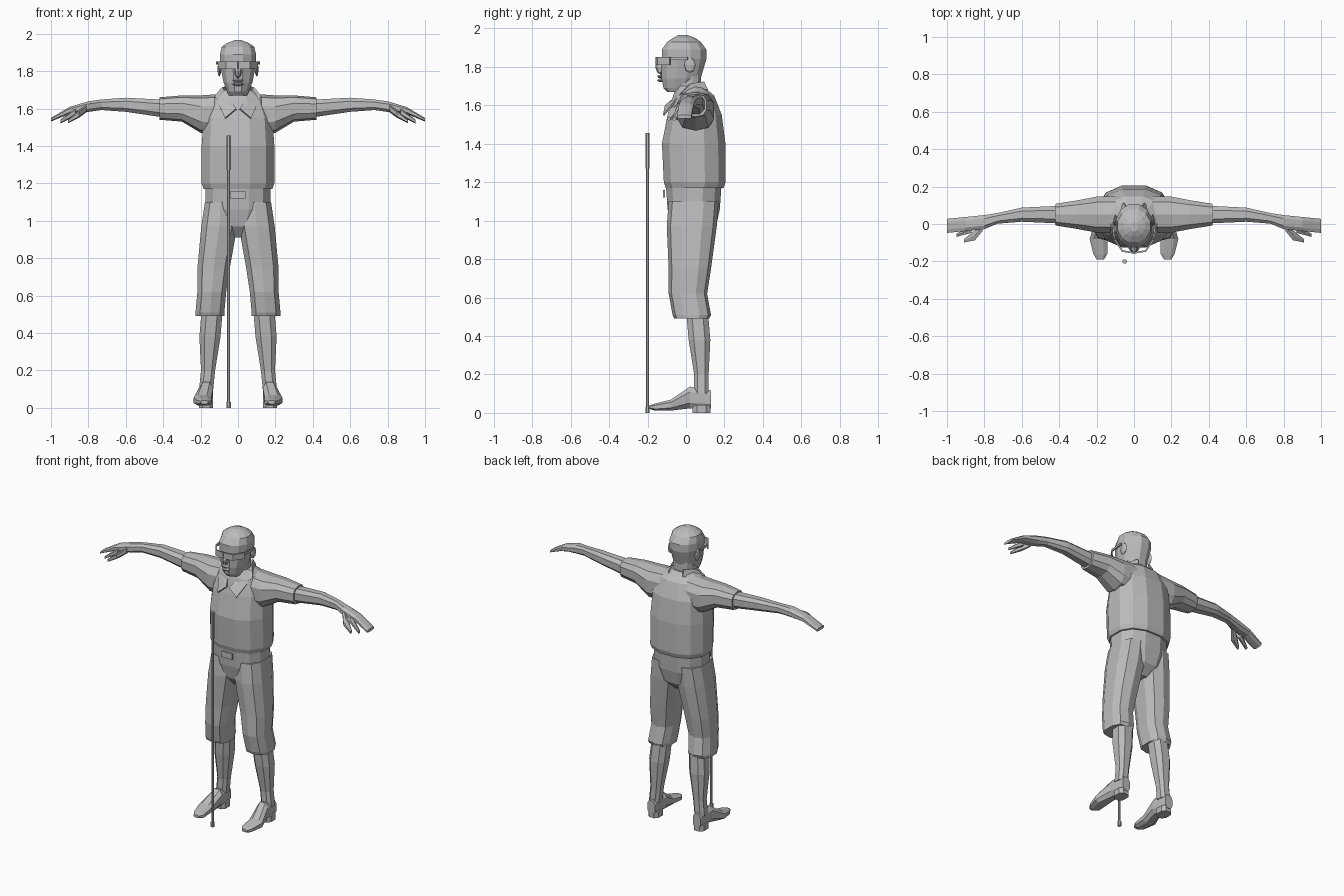
import bpy, bmesh, math
from mathutils import Matrix, Vector

cube = bpy.data.objects.get("Cube")
if cube:
    bpy.data.objects.remove(cube, do_unlink=True)

COLOUR = (.5, .5, .5, 1)
grey = bpy.data.materials.new("plain grey")
grey.use_nodes = True
grey.diffuse_color = COLOUR
grey.node_tree.nodes["Principled BSDF"].inputs["Base Color"].default_value = COLOUR

X, Y, Z = range(3)


def finish(name, bm, mirror):
    """Turn a bmesh into a flat-shaded object, optionally mirrored left to right."""
    bmesh.ops.recalc_face_normals(bm, faces=bm.faces)
    mesh = bpy.data.meshes.new(name)
    bm.to_mesh(mesh)
    bm.free()
    mesh.materials.append(grey)
    obj = bpy.data.objects.new(name, mesh)
    bpy.context.collection.objects.link(obj)
    if mirror:
        modifier = obj.modifiers.new("Mirror", "MIRROR")
        modifier.use_mirror_merge = False


def rounded(value, boxy):
    """Push a sine or cosine outwards so that the section becomes squarer."""
    return math.copysign(abs(value) ** (2 / boxy), value)


def loft(name, axis, rings, sides=10, boxy=2.6, mirror=False):
    """Skin rings of (position, centre a, centre b, half size a, half size b)."""
    bm = bmesh.new()
    first, second = [i for i in (X, Y, Z) if i != axis]
    loops = []
    for position, centre_a, centre_b, half_a, half_b in rings:
        loop = []
        for k in range(sides):
            angle = math.tau * (k + .5) / sides
            point = Vector()
            point[axis] = position
            point[first] = centre_a + half_a * rounded(math.cos(angle), boxy)
            point[second] = centre_b + half_b * rounded(math.sin(angle), boxy)
            loop.append(bm.verts.new(point))
        loops.append(loop)
    for low, high in zip(loops, loops[1:]):
        for k in range(sides):
            j = (k + 1) % sides
            bm.faces.new((low[k], low[j], high[j], high[k]))
    bm.faces.new(loops[0])
    bm.faces.new(loops[-1])
    finish(name, bm, mirror)


def body(name, rings, boxy=2.4):
    """Skin centred rings of (height, half width, front, back)."""
    loft(name, Z, [(height, 0, (front + back) / 2, half_width, (back - front) / 2)
                   for height, half_width, front, back in rings], sides=12, boxy=boxy)


def limb(name, axis, *rings, sides=8):
    """A lofted part that appears on both sides of the model."""
    loft(name, axis, rings, sides=sides, mirror=True)


def blob(name, centre, size, mirror=False):
    """A small faceted ellipsoid."""
    bm = bmesh.new()
    shape = Matrix.Translation(centre) @ Matrix.Diagonal((*size, 1))
    bmesh.ops.create_uvsphere(bm, u_segments=8, v_segments=4, radius=1, matrix=shape)
    finish(name, bm, mirror)


def plate(name, points, thickness=.009):
    """A thin solid sheet through an outline, on both sides."""
    bm = bmesh.new()
    bm.faces.new([bm.verts.new(point) for point in points])
    bmesh.ops.triangulate(bm, faces=bm.faces)
    bmesh.ops.solidify(bm, geom=bm.faces[:], thickness=thickness)
    finish(name, bm, mirror=True)


def hanging_plate(name, top_edge, drop):
    """A plate that hangs straight down from its top edge."""
    lower_edge = [Vector(point) - Vector((0, 0, drop)) for point in reversed(top_edge)]
    plate(name, [*top_edge, *lower_edge])


# Shirt body with overhanging hem
body("shirt", [
    (1.17, .19, -.11, .2), (1.2, .2, -.12, .21), (1.4, .2, -.13, .21),
    (1.55, .19, -.1, .19), (1.65, .15, -.07, .15), (1.7, .08, -.05, .09)])

# Short sleeves, bare arms and hands
limb("sleeve", X, (.06, .05, 1.57, .1, .11), (.2, .05, 1.57, .1, .1),
     (.3, .05, 1.6, .08, .07), (.42, .05, 1.6, .06, .06), sides=10)
limb("arm_and_hand", X, (.4, .05, 1.6, .05, .05), (.6, .05, 1.62, .04, .04),
     (.73, .03, 1.62, .03, .03), (.8, .01, 1.61, .04, .03),
     (.9, 0, 1.59, .04, .02), (1, -.01, 1.54, .04, .01))
limb("thumb", X, (.81, -.02, 1.6, .02, .02), (.85, -.06, 1.57, .03, .02),
     (.91, -.09, 1.53, .01, .01), sides=6)
limb("forefinger", X, (.87, -.03, 1.58, .02, .02), (.95, -.06, 1.53, .01, .01), sides=6)

# Neck and open collar
body("neck", [(height, .07, -.06, .08) for height in (1.6, 1.8)])
nape, collar_tip = (.08, .02, 1.71), (.07, -.12, 1.55)
shoulder, throat = (.12, -.03, 1.66), (.01, -.11, 1.6)
plate("collar_flap", (nape, throat, collar_tip, shoulder))
plate("collar_back", (nape, (.04, .09, 1.72), (.05, .11, 1.68), shoulder))

# Head with jaw and rounded crown
body("head", [
    (1.67, .05, -.1, 0), (1.69, .06, -.12, .04), (1.74, .08, -.13, .08),
    (1.84, .1, -.13, .11), (1.89, .1, -.13, .11), (1.93, .09, -.1, .08),
    (1.95, .06, -.07, .05), (1.965, .02, -.04, .01)], boxy=2.1)
blob("nose", (0, -.13, 1.8), (.02, .03, .04))
for lip, height in (("upper_lip", 1.75), ("lower_lip", 1.73)):
    blob(lip, (0, -.13, height), (.03, .02, .01))
blob("ear", (.1, .02, 1.81), (.01, .03, .04), mirror=True)

# Wraparound glasses
hinge = (.1, -.08, 1.85)
hanging_plate("lens", [(0, -.15, 1.85), (.06, -.14, 1.85), hinge], drop=.04)
hanging_plate("glasses_arm", [hinge, (.11, .01, 1.85)], drop=.015)

# Trousers and belt buckle
body("trouser_seat", [(.91, .04, -.03, .1), (.97, .13, -.08, .16),
                      (1.06, .18, -.1, .18), (1.2, .18, -.11, .19)])
limb("trouser_leg", Z, (.49, .15, .03, .08, .09), (.51, .15, .03, .08, .1),
     (.62, .14, .01, .08, .1), (.75, .13, .02, .09, .11),
     (.97, .1, .03, .1, .13), (1.1, .09, .04, .09, .13), sides=10)
hanging_plate("belt_buckle", [(0, -.11, 1.16), (.04, -.11, 1.16)], drop=.04)

# Calves, shoes and heels
limb("calf", Z, (.1, .17, .08, .04, .04), (.2, .16, .08, .04, .04),
     (.38, .15, .07, .06, .06), (.5, .14, .06, .06, .06))
limb("shoe", Y, (-.19, .18, .03, .02, .01), (-.16, .18, .03, .04, .02),
     (-.08, .19, .04, .05, .03), (.02, .17, .08, .04, .06), (.13, .17, .07, .03, .05))
limb("shoe_heel", Z, *[(height, .17, .08, .04, .05) for height in (0, .04)])

# Walking cane: tip, shaft and grip
for part, bottom, top, radius in (("cane_tip", 0, .03, .012), ("cane_shaft", .02, 1.3, .008),
                                  ("cane_grip", 1.27, 1.455, .012)):
    loft(part, Z, [(height, -.05, -.2, radius, radius) for height in (bottom, top)], sides=8)
